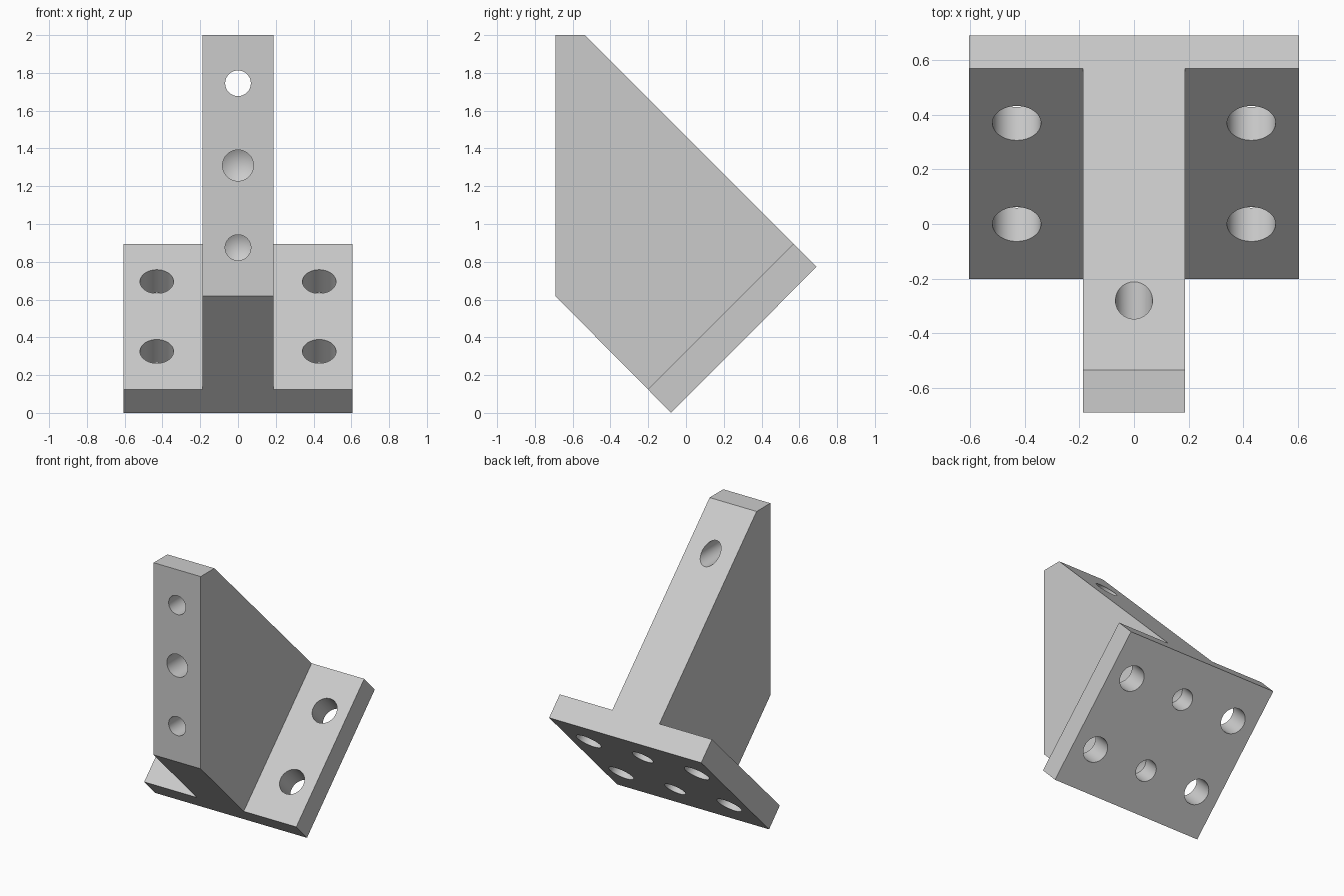
import bpy, bmesh, math
from mathutils import Vector

if "Cube" in bpy.data.objects:
    bpy.data.objects.remove(bpy.data.objects["Cube"], do_unlink=True)

grey = bpy.data.materials.new("machined grey")
grey.use_nodes = True
grey.diffuse_color = (0.6, 0.6, 0.6, 1)
grey.node_tree.nodes["Principled BSDF"].inputs["Base Color"].default_value = (0.6, 0.6, 0.6, 1)


def finish(name, bm):
    bmesh.ops.recalc_face_normals(bm, faces=bm.faces)
    mesh = bpy.data.meshes.new(name)
    bm.to_mesh(mesh)
    bm.free()
    mesh.materials.append(grey)
    obj = bpy.data.objects.new(name, mesh)
    bpy.context.collection.objects.link(obj)
    return obj


def prism(name, profile, half_width):
    """Extrude a (y, z) side profile across x."""
    bm = bmesh.new()
    face = bm.faces.new([bm.verts.new((-half_width, y, z)) for y, z in profile])
    new = bmesh.ops.extrude_face_region(bm, geom=[face])["geom"]
    verts = [v for v in new if isinstance(v, bmesh.types.BMVert)]
    bmesh.ops.translate(bm, verts=verts, vec=(2 * half_width, 0, 0))
    return finish(name, bm)


def drill(mouth, direction, radius, depth, lead=0.1, sides=48):
    """Drill-shaped cutter: a cylinder ending in a conical tip."""
    bm = bmesh.new()
    rings = []
    for z in (-lead, depth):
        rings.append([bm.verts.new((radius * math.cos(a), radius * math.sin(a), z))
                      for a in (math.tau * i / sides for i in range(sides))])
    tip = bm.verts.new((0, 0, depth + radius * 0.6))
    bm.faces.new(rings[0])
    for i in range(sides):
        j = (i + 1) % sides
        bm.faces.new((rings[0][i], rings[0][j], rings[1][j], rings[1][i]))
        bm.faces.new((rings[1][i], rings[1][j], tip))
    turn = Vector(direction).to_track_quat("Z", "Y").to_matrix().to_4x4()
    bmesh.ops.transform(bm, matrix=turn, verts=bm.verts)
    bmesh.ops.translate(bm, verts=bm.verts, vec=mouth)
    cutter = finish("drill_cutter", bm)
    cutter.hide_render = True
    return cutter


def combine(target, other, operation):
    bpy.context.view_layer.objects.active = target
    mod = target.modifiers.new("combine", "BOOLEAN")
    mod.operation, mod.solver, mod.object = operation, "EXACT", other
    bpy.ops.object.modifier_apply(modifier=mod.name)
    bpy.data.objects.remove(other, do_unlink=True)


# Tilted base plate and upright web joined into one block
low, high = (-0.08, 0.0), (0.691, 0.773)
top_low, top_high = (-0.202, 0.125), (0.57, 0.895)
bracket = prism("angled_bracket", [low, high, top_high, top_low], 0.605)
web = prism("web", [(-0.691, 0.618), (-0.691, 2), (-0.535, 2), top_high, high, low, top_low], 0.187)
combine(bracket, web, "UNION")

# Plate holes: clearance holes at the sides, blind holes under the web
for y in (0.0, 0.37):
    for x in (-0.43, 0.43):
        combine(bracket, drill((x, y, y + 0.325), (0, 1, -1), 0.089, 0.4), "DIFFERENCE")
    combine(bracket, drill((0, y + 0.122, y + 0.203), (0, -1, 1), 0.075, 0.15), "DIFFERENCE")

# Front holes: one right through at the top, two blind ones below
for z, radius, depth in ((1.745, 0.068, 0.8), (1.31, 0.082, 0.3), (0.875, 0.068, 0.3)):
    combine(bracket, drill((0, -0.691, z), (0, 1, 0), radius, depth), "DIFFERENCE")

# Merge coplanar faces and smooth only the bores
bm = bmesh.new()
bm.from_mesh(bracket.data)
bmesh.ops.remove_doubles(bm, verts=bm.verts, dist=0.0001)
bmesh.ops.dissolve_limit(bm, angle_limit=0.01, verts=bm.verts, edges=bm.edges)
bm.to_mesh(bracket.data)
bm.free()
bpy.context.view_layer.objects.active = bracket
bracket.select_set(True)
bpy.ops.object.shade_smooth_by_angle(angle=math.radians(30))
